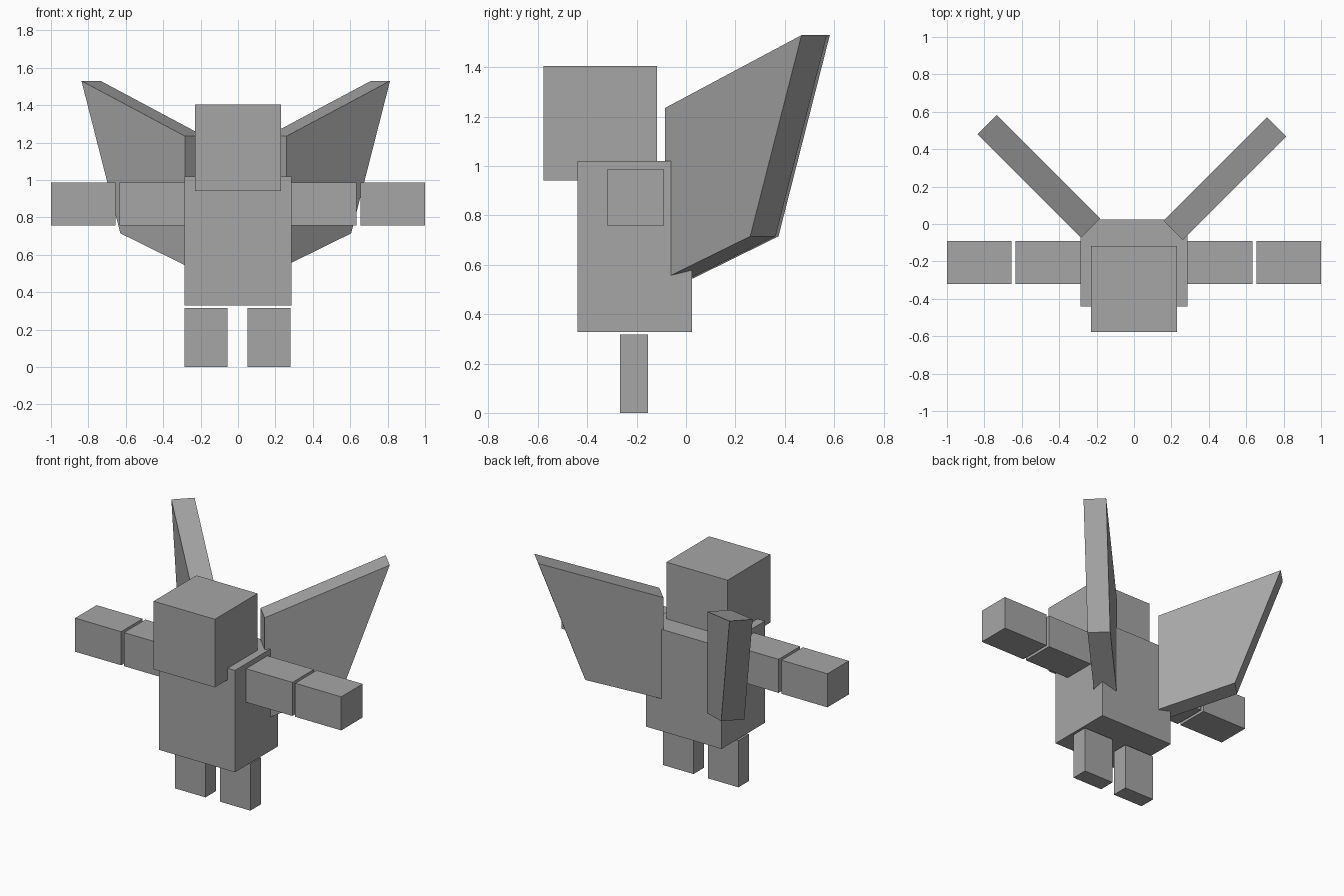
import bpy
import bmesh
from mathutils import Vector

cube = bpy.data.objects.get("Cube")
if cube:
    bpy.data.objects.remove(cube, do_unlink=True)

# Single plain grey
grey = bpy.data.materials.new("plain grey")
grey.use_nodes = True
GREY = (0.38, 0.38, 0.38, 1.0)
grey.diffuse_color = GREY
grey.node_tree.nodes["Principled BSDF"].inputs["Base Color"].default_value = GREY


def finish(name, bm):
    bmesh.ops.recalc_face_normals(bm, faces=bm.faces)
    mesh = bpy.data.meshes.new(name)
    bm.to_mesh(mesh)
    bm.free()
    mesh.materials.append(grey)
    obj = bpy.data.objects.new(name, mesh)
    bpy.context.collection.objects.link(obj)
    return obj


def box(name, x, y, z):
    """Box from (min, max) ranges on each axis."""
    bm = bmesh.new()
    bmesh.ops.create_cube(bm, size=1)
    for v in bm.verts:
        v.co = [(r[0] + r[1]) / 2 + c * (r[1] - r[0]) for c, r in zip(v.co, (x, y, z))]
    return finish(name, bm)


def wing(name, side, root):
    """Slab swept back at 45 degrees; root is the front inner corner (x, y)."""
    # (distance along the wing, height)
    profile = [(0, 0.545), (0, 1.235), (0.782, 1.53), (0.488, 0.715)]
    along = Vector((side, 1, 0)).normalized()
    thickness = Vector((-side, 1, 0)).normalized() * 0.145
    bm = bmesh.new()
    verts = [bm.verts.new(Vector((root[0], root[1], z)) + along * d) for d, z in profile]
    face = bm.faces.new(verts)
    extruded = bmesh.ops.extrude_face_region(bm, geom=[face], use_keep_orig=True)
    moved = [g for g in extruded["geom"] if isinstance(g, bmesh.types.BMVert)]
    bmesh.ops.translate(bm, verts=moved, vec=thickness)
    return finish(name, bm)


# Torso and head
box("body", (-0.285, 0.285), (-0.44, 0.025), (0.328, 1.02))
box("head", (-0.23, 0.23), (-0.577, -0.118), (0.942, 1.405))

# Arms in two segments, and legs
for label, s in (("left", 1), ("right", -1)):
    arm_y, arm_z = (-0.32, -0.09), (0.758, 0.986)
    box(label + "_upper_arm", sorted((s * 0.285, s * 0.633)), arm_y, arm_z)
    box(label + "_forearm", sorted((s * 0.654, s * 1.0)), arm_y, arm_z)
box("left_leg", (0.05, 0.28), (-0.267, -0.153), (0, 0.317))
box("right_leg", (-0.287, -0.057), (-0.267, -0.153), (0, 0.317))

# Wings
wing("left_wing", 1, (0.26, -0.085))
wing("right_wing", -1, (-0.284, -0.073))
